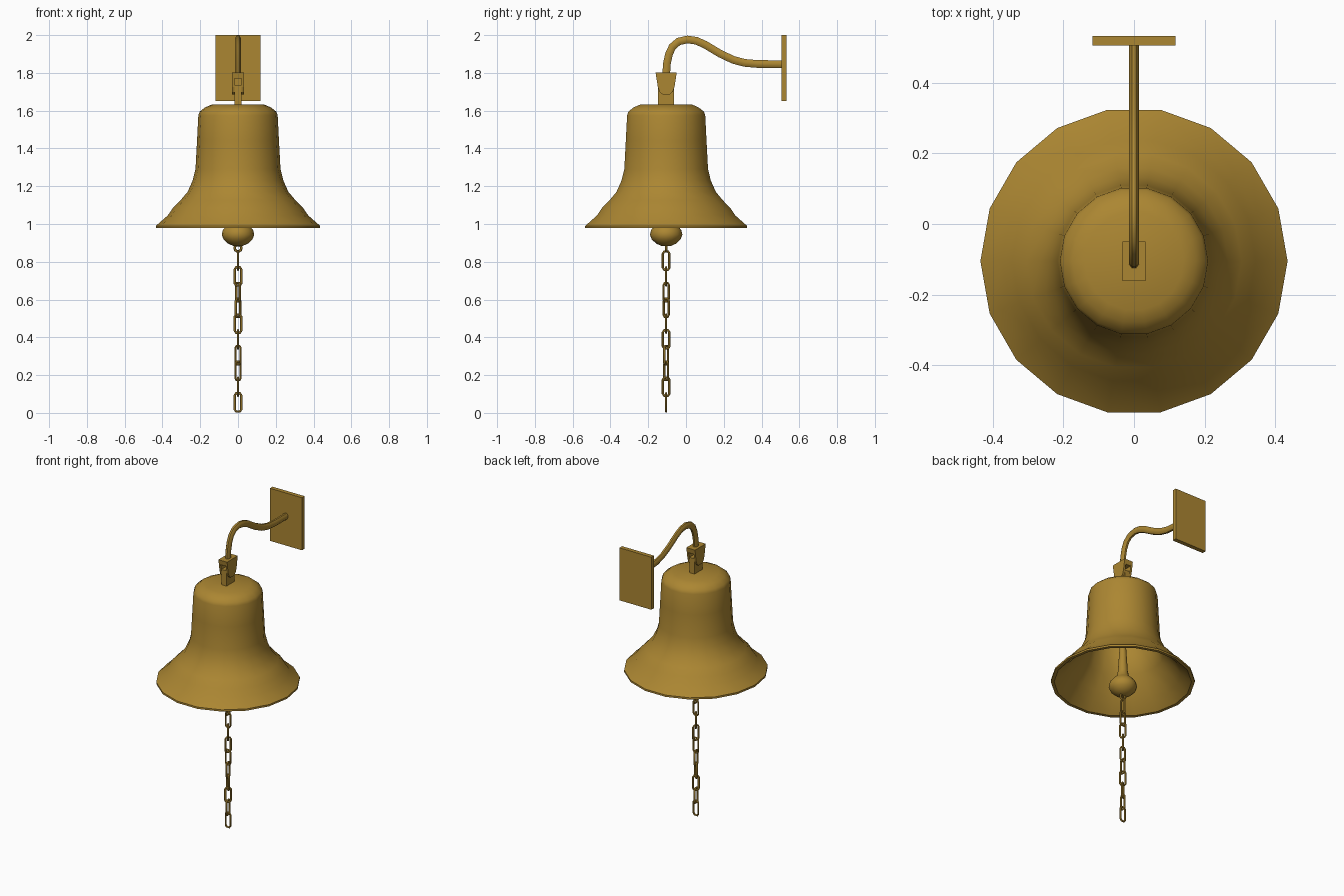
import bpy, bmesh, math
from mathutils import Matrix, Vector

if "Cube" in bpy.data.objects:
    bpy.data.objects.remove(bpy.data.objects["Cube"])

CY = -0.105  # bell axis position in y

brass = bpy.data.materials.new("aged_brass")
brass.diffuse_color = (0.41, 0.24, 0.032, 1)
brass.use_nodes = True
brass.node_tree.nodes["Principled BSDF"].inputs["Base Color"].default_value = brass.diffuse_color


def finish(name, bm, smooth=None):
    bmesh.ops.recalc_face_normals(bm, faces=bm.faces)
    me = bpy.data.meshes.new(name)
    bm.to_mesh(me)
    bm.free()
    me.materials.append(brass)
    ob = bpy.data.objects.new(name, me)
    bpy.context.collection.objects.link(ob)
    if smooth:
        bpy.ops.object.select_all(action='DESELECT')
        ob.select_set(True)
        bpy.context.view_layer.objects.active = ob
        bpy.ops.object.shade_smooth_by_angle(angle=math.radians(smooth))
    return ob


def lathe(name, profile, sides, smooth=40):
    """Revolve (radius, z) points about the bell axis."""
    bm = bmesh.new()
    vs = [bm.verts.new((r, CY, z)) for r, z in profile]
    es = [bm.edges.new(p) for p in zip(vs, vs[1:])]
    bmesh.ops.spin(bm, geom=vs + es, cent=(0, CY, 0), axis=(0, 0, 1),
                   angle=math.tau, steps=sides, use_duplicate=False)
    bmesh.ops.remove_doubles(bm, verts=bm.verts, dist=1e-4)
    return finish(name, bm, smooth)


def sweep(name, path, rx, rn, sides, closed=False, matrix=None, smooth=50):
    """Sweep an ellipse (rx across, rn in plane) along a path of (y, z) points."""
    bm = bmesh.new()
    pts = [Vector((0, y, z)) for y, z in path]
    n = len(pts)
    rings = []
    for i, p in enumerate(pts):
        a = pts[i - 1] if closed or i else p
        b = pts[(i + 1) % n] if closed or i < n - 1 else p
        t = (b - a).normalized()
        nor = Vector((0, -t.z, t.y))
        rings.append([bm.verts.new(p + Vector((rx * math.cos(k), 0, 0)) + nor * rn * math.sin(k))
                      for k in (math.tau * (j + 0.5) / sides for j in range(sides))])
    for i in range(n if closed else n - 1):
        r0, r1 = rings[i], rings[(i + 1) % n]
        for j in range(sides):
            k = (j + 1) % sides
            bm.faces.new((r0[j], r0[k], r1[k], r1[j]))
    if not closed:
        bm.faces.new(rings[0])
        bm.faces.new(rings[-1])
    if matrix:
        bm.transform(matrix)
    return finish(name, bm, smooth)


def slab(name, outline, x0, x1):
    """Extrude a (y, z) outline from x0 to x1."""
    bm = bmesh.new()
    f = bm.faces.new([bm.verts.new((x0, y, z)) for y, z in outline])
    ext = bmesh.ops.extrude_face_region(bm, geom=[f])
    bmesh.ops.translate(bm, vec=(x1 - x0, 0, 0),
                        verts=[v for v in ext["geom"] if isinstance(v, bmesh.types.BMVert)])
    return finish(name, bm)


def rect(y0, y1, z0, z1):
    return [(y0, z0), (y1, z0), (y1, z1), (y0, z1)]


# Bell: outer skin down to the lip, then the inner skin back up
lathe("bell", [(0, 1.634), (0.14, 1.632), (0.175, 1.617), (0.203, 1.595), (0.21, 1.575),
               (0.217, 1.44), (0.225, 1.29), (0.24, 1.23), (0.267, 1.17), (0.305, 1.125),
               (0.345, 1.085), (0.372, 1.045), (0.435, 0.99), (0.435, 0.978), (0.415, 0.978),
               (0.352, 1.035), (0.32, 1.08), (0.245, 1.165), (0.205, 1.28),
               (0.19, 1.57), (0.13, 1.612), (0, 1.614)], 18)

# Clapper: ball flaring into a slim rod, with an eyelet underneath
lathe("clapper", [(0, 0.882), (0.025, 0.884), (0.052, 0.896), (0.076, 0.918), (0.086, 0.943),
                  (0.08, 0.968), (0.06, 0.992), (0.038, 1.012), (0.03, 1.05), (0.024, 1.15),
                  (0.018, 1.25), (0.018, 1.615)], 16)
eye = [(0.018 * math.cos(math.tau * i / 10), 0.018 * math.sin(math.tau * i / 10)) for i in range(10)]
sweep("clapper_eyelet", eye, 0.007, 0.007, 6, True,
      Matrix.Translation((0, CY, 0.872)) @ Matrix.Rotation(math.pi / 2, 4, 'Z'))

# Pull chain of rounded links, some twisted diagonally
link = [(0.017, 0.038), (0.010, 0.0485), (-0.010, 0.0485), (-0.017, 0.038),
        (-0.017, -0.038), (-0.010, -0.0485), (0.010, -0.0485), (0.017, -0.038)]
for i, deg in enumerate([0, 90, 35, -40, 90, 0, 55, -55, 0, 90]):
    sweep(f"chain_link_{i + 1}", link, 0.0065, 0.0065, 6, True,
          Matrix.Translation((0, CY, 0.806 - 0.0834 * i)) @ Matrix.Rotation(math.radians(deg), 4, 'Z'))

# Crown block on the bell and the yoke that holds it
slab("crown_block", rect(CY - 0.042, CY + 0.042, 1.62, 1.735), -0.019, 0.019)
cheek = [(CY - 0.056, 1.802), (CY - 0.044, 1.725), (CY - 0.035, 1.70), (CY - 0.018, 1.685),
         (CY + 0.018, 1.685), (CY + 0.035, 1.70), (CY + 0.044, 1.725), (CY + 0.056, 1.802)]
for side, x0, x1 in (("left", -0.032, -0.019), ("right", 0.019, 0.032)):
    slab("yoke_cheek_" + side, cheek, x0, x1)
slab("yoke_top", [(CY - 0.051, 1.77), (CY + 0.051, 1.77), (CY + 0.056, 1.802), (CY - 0.056, 1.802)],
     -0.019, 0.019)

# Swan-neck arm to the wall plate
sweep("bracket_arm", [(-0.105, 1.79), (-0.101, 1.85), (-0.09, 1.90), (-0.072, 1.938), (-0.04, 1.966),
                      (0.008, 1.977), (0.055, 1.97), (0.10, 1.95), (0.18, 1.902), (0.25, 1.869),
                      (0.31, 1.853), (0.38, 1.847), (0.51, 1.846)], 0.016, 0.022, 8)
slab("wall_plate", rect(0.505, 0.533, 1.65, 2.0), -0.118, 0.118)
